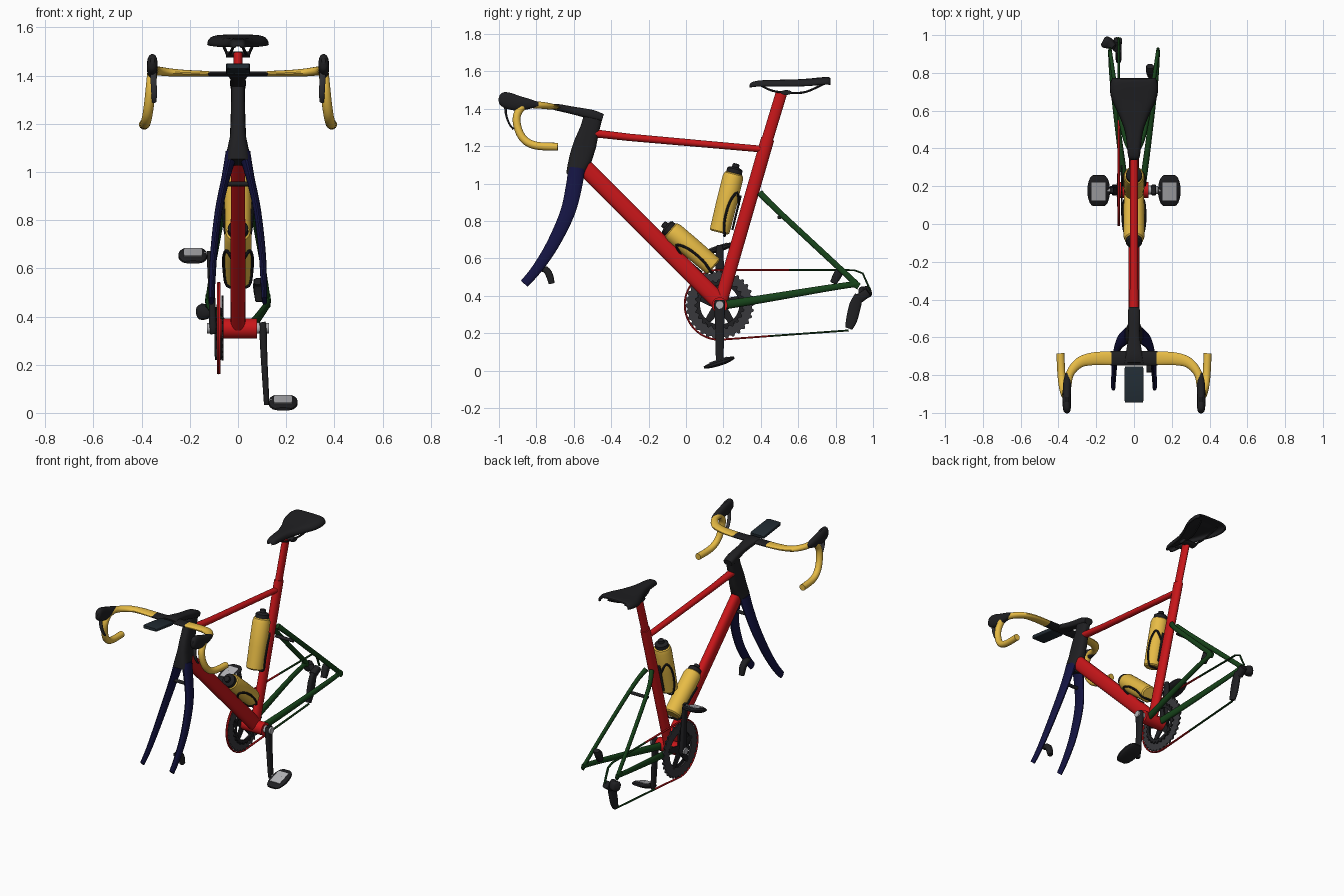
import bpy, bmesh, math
from mathutils import Vector

def material(name, *c):
    m = bpy.data.materials.new(name)
    m.diffuse_color = (*c, 1)
    return m

RED = material("red", 0.58, 0.008, 0.01)
GREEN = material("green", 0.008, 0.055, 0.01)
BLUE = material("blue", 0.007, 0.007, 0.055)
YELLOW = material("yellow", 0.8, 0.5, 0.06)
BLACK = material("black", 0.014, 0.014, 0.016)
SLATE = material("slate", 0.015, 0.024, 0.032)
GREY = material("grey", 0.04, 0.04, 0.045)
SILVER = material("silver", 0.45, 0.45, 0.47)
X, Y = Vector((1, 0, 0)), Vector((0, 1, 0))

def finish(name, bm, mat, mirror=False):
    bmesh.ops.recalc_face_normals(bm, faces=bm.faces)
    me = bpy.data.meshes.new(name)
    bm.to_mesh(me)
    bm.free()
    me.materials.append(mat)
    ob = bpy.data.objects.new(name, me)
    bpy.context.collection.objects.link(ob)
    if mirror:
        ob.modifiers.new("mirror", 'MIRROR')
    return ob

def spline(rows, k):
    """Catmull-Rom through rows of any width."""
    if k < 2:
        return rows
    out = []
    for i in range(len(rows) - 1):
        p = [rows[max(0, min(len(rows) - 1, i + j))] for j in (-1, 0, 1, 2)]
        for s in range(k):
            t = s / k
            out.append([0.5 * (2 * b + (c - a) * t + (2 * a - 5 * b + 4 * c - d) * t * t
                               + (3 * b - a - 3 * c + d) * t ** 3) for a, b, c, d in zip(*p)])
    return out + [rows[-1]]

def sweep(name, rows, mat, k=1, n=16, ref=X, power=2, mirror=False):
    """Tube through rows (x, y, z, half width along ref, half depth)."""
    rows = spline(rows, k)
    pts = [Vector(r[:3]) for r in rows]
    bm, rings, side = bmesh.new(), [], ref.copy()
    for i, (p, r) in enumerate(zip(pts, rows)):
        t = (pts[min(i + 1, len(pts) - 1)] - pts[max(i - 1, 0)]).normalized()
        side = (side - t * side.dot(t)).normalized()
        up = t.cross(side)
        ring = []
        for j in range(n):
            c, s = math.cos(2 * math.pi * (j + .5) / n), math.sin(2 * math.pi * (j + .5) / n)
            c, s = (math.copysign(abs(v) ** (2 / power), v) for v in (c, s))
            ring.append(bm.verts.new(p + side * c * r[3] + up * s * r[4]))
        rings.append(ring)
    for a, b in zip(rings, rings[1:]):
        for j in range(n):
            bm.faces.new((a[j], a[(j + 1) % n], b[(j + 1) % n], b[j]))
    bm.faces.new(rings[0])
    bm.faces.new(rings[-1])
    return finish(name, bm, mat, mirror)

def toothed_ring(name, x, cy, cz, r_out, r_in, teeth, thick, mat):
    bm, n = bmesh.new(), teeth * 4
    loops = []
    for dx, outer in ((-thick, 1), (thick, 1), (thick, 0), (-thick, 0)):
        loop = []
        for i in range(n):
            r = (r_out if i % 4 < 2 else r_out - 0.012) if outer else r_in
            a = 2 * math.pi * i / n
            loop.append(bm.verts.new((x + dx, cy + r * math.cos(a), cz + r * math.sin(a))))
        loops.append(loop)
    for q in range(4):
        a, b = loops[q], loops[(q + 1) % 4]
        for i in range(n):
            bm.faces.new((a[i], a[(i + 1) % n], b[(i + 1) % n], b[i]))
    return finish(name, bm, mat)

# Frame tubes
sweep("seat_tube", [(0, .18, .35, .027, .036), (0, .437, 1.24, .026, .036)], RED, n=20)
sweep("seat_post", [(0, .43, 1.22, .019, .031), (0, .512, 1.49, .019, .031)], RED, n=20)
sweep("top_tube", [(0, -.50, 1.27, .026, .022), (0, -.3, 1.247, .022, .02), (0, .42, 1.183, .02, .018)], RED)
sweep("down_tube", [(0, -.545, 1.09, .03, .046), (0, .18, .365, .031, .046)], RED, n=20, power=2.4)
sweep("bottom_bracket", [(-.078, .18, .35, .042, .042), (.078, .18, .35, .042, .042)], RED, n=24, ref=Y)
sweep("head_tube", [(0, -.598, 1.04, .052, .045), (0, -.585, 1.08, .047, .052), (0, -.562, 1.14, .034, .062),
                    (0, -.54, 1.21, .031, .062), (0, -.515, 1.29, .029, .052), (0, -.492, 1.372, .028, .05)],
      BLACK, n=20, power=3)
sweep("chain_stay", [(.045, .2, .35, .018, .024), (.075, .42, .385, .016, .022), (.115, .75, .44, .013, .018),
                     (.127, .92, .465, .011, .016)], GREEN, k=4, mirror=True)
sweep("seat_stay", [(.02, .395, .95, .015, .018), (.055, .48, .865, .012, .016), (.095, .7, .66, .011, .016),
                    (.126, .91, .465, .01, .016)], GREEN, k=4, mirror=True)
sweep("rear_dropout", [(.127, .875, .48, .009, .022), (.127, .925, .45, .009, .018)], GREEN, mirror=True)
sweep("stay_bridge", [(-.065, .5, .82, .012, .01), (.065, .5, .82, .012, .01)], BLACK, ref=Y)

# Fork
sweep("fork_blade", [(.026, -.585, 1.08, .026, .045), (.05, -.60, .98, .018, .044), (.08, -.635, .84, .016, .04),
                     (.1, -.715, .67, .015, .034), (.107, -.80, .54, .013, .028), (.11, -.865, .465, .011, .024)],
      BLUE, k=4, mirror=True)
sweep("fork_bridge", [(-.06, -.61, .95, .014, .01), (.06, -.61, .95, .014, .01)], BLACK, ref=Y)

# Brake calipers
sweep("front_caliper", [(.085, -.785, .545, .018, .013), (.085, -.75, .54, .02, .018),
                        (.087, -.73, .51, .02, .019), (.087, -.718, .465, .016, .016)], BLACK, k=3, power=3)
sweep("rear_caliper", [(.085, .835, .55, .02, .014), (.085, .815, .52, .022, .024),
                       (.09, .787, .468, .018, .018)], BLACK, k=3, power=3)

# Stem, handlebar, hoods, levers and head unit
sweep("stem", [(0, -.445, 1.352, .03, .02), (0, -.50, 1.368, .033, .026), (0, -.60, 1.39, .031, .021),
               (0, -.69, 1.408, .045, .018), (0, -.735, 1.412, .05, .01)], BLACK, k=3, power=3)
sweep("handlebar_centre", [(-.125, -.71, 1.407, .039, .011), (.125, -.71, 1.407, .039, .011)], BLACK, ref=Y)
sweep("handlebar_drop", [(.12, -.71, 1.407, .037, .012), (.22, -.714, 1.41, .034, .014), (.29, -.735, 1.414, .028, .017),
                         (.338, -.79, 1.42, .022, .019), (.353, -.86, 1.42, .021, .021), (.36, -.902, 1.37, .021, .021),
                         (.367, -.9, 1.30, .021, .021), (.376, -.865, 1.235, .021, .021),
                         (.384, -.80, 1.203, .021, .021), (.39, -.685, 1.197, .021, .021)],
      YELLOW, k=6, ref=Y, mirror=True)
sweep("brake_hood", [(.352, -.79, 1.424, .012, .012), (.354, -.84, 1.426, .021, .028), (.356, -.90, 1.43, .022, .041),
                     (.356, -.955, 1.445, .022, .044), (.355, -.985, 1.458, .019, .034),
                     (.355, -.999, 1.463, .008, .014)], BLACK, k=4, power=2.3, mirror=True)
sweep("brake_lever", [(.352, -.965, 1.42, .013, .008), (.35, -.962, 1.37, .013, .006), (.348, -.945, 1.32, .012, .005),
                      (.348, -.922, 1.29, .009, .005)], GREY, k=4, n=10, mirror=True)
sweep("head_unit", [(0, -.755, 1.416, .046, .009), (0, -.765, 1.417, .05, .013), (0, -.935, 1.438, .05, .013),
                    (0, -.945, 1.439, .046, .009)], SLATE, n=24, power=7)

# Saddle shell, rails and clamp
bm, grid = bmesh.new(), []
shape = spline([(.345, .012, 1.522, .008), (.355, .024, 1.537, .02), (.40, .03, 1.546, .027), (.49, .042, 1.549, .03),
                (.58, .075, 1.551, .032), (.66, .112, 1.556, .033), (.72, .122, 1.562, .034),
                (.76, .115, 1.564, .034), (.768, .105, 1.558, .03)], 3)
for y, w, top, drop in shape:
    us = [-1 + i / 8 for i in range(17)]
    grid.append([bm.verts.new((w * math.sin(u * math.pi / 2), y, top - drop * abs(u) ** 4)) for u in us])
for a, b in zip(grid, grid[1:]):
    for i in range(16):
        bm.faces.new((a[i], a[i + 1], b[i + 1], b[i]))
saddle = finish("saddle", bm, BLACK)
saddle.modifiers.new("thickness", 'SOLIDIFY').thickness = 0.012
saddle.modifiers["thickness"].offset = 0
sweep("saddle_rail", [(.015, .39, 1.53, .006, .006), (.03, .46, 1.497, .006, .006), (.038, .55, 1.486, .006, .006),
                      (.045, .64, 1.49, .006, .006), (.065, .74, 1.535, .006, .006)], BLACK, k=4, n=8, mirror=True)
sweep("saddle_clamp", [(-.05, .535, 1.487, .03, .013), (.05, .535, 1.487, .03, .013)], BLACK, ref=Y)

# Chainrings, spider and chain
CY, CZ = .18, .352
toothed_ring("outer_chainring", -.08, CY, CZ, .185, .115, 32, .005, GREY)
toothed_ring("inner_chainring", -.064, CY, CZ, .135, .105, 24, .004, BLACK)
for i in range(5):
    a = 2 * math.pi * i / 5 + .3
    c, s = math.cos(a), math.sin(a)
    sweep(f"spider_arm_{i + 1}", [(-.085, CY, CZ, .008, .03), (-.08, CY + .13 * c, CZ + .13 * s, .007, .014)],
          BLACK, n=8, power=4)
arc = [(-.08, CY - .187 * math.sin(math.pi * i / 24), CZ + .187 * math.cos(math.pi * i / 24), .008, .005)
       for i in range(25)]
sweep("chain_front", [(-.08, .55, .538, .008, .005)] + arc + [(-.08, .45, .185, .008, .005)], RED, n=6)
sweep("chain_rear_upper", [(-.08, .55, .538, .008, .005), (-.08, .90, .537, .008, .005), (-.08, .945, .52, .008, .005),
                           (-.08, .965, .475, .008, .005), (-.082, .985, .43, .008, .005)], GREEN, n=6)
sweep("chain_rear_lower", [(-.08, .45, .185, .008, .005), (-.08, .87, .215, .008, .005)], GREEN, n=6)

# Rear derailleur
sweep("derailleur_body", [(-.105, .935, .43, .016, .02), (-.13, .955, .42, .028, .03), (-.155, .965, .42, .03, .032),
                          (-.165, .97, .42, .02, .02)], BLACK, k=3, ref=Y, power=3)
sweep("derailleur_link", [(-.085, .975, .42, .022, .024), (-.09, .925, .385, .022, .026)], BLACK, power=3)
sweep("derailleur_cage", [(-.082, .925, .405, .016, .022), (-.082, .905, .35, .016, .032), (-.082, .885, .27, .016, .03),
                          (-.082, .87, .225, .014, .02)], BLACK, k=3, power=3)

# Cranks and pedals
for side, sx, dz in (("left", 1, -1), ("right", -1, 1)):
    pz = CZ + dz * .305
    sweep(side + "_axle", [(sx * .07, CY, CZ, .024, .024), (sx * .128, CY, CZ, .022, .022)], SILVER, ref=Y)
    sweep(side + "_crank", [(sx * .102, CY, CZ - dz * .025, .012, .022), (sx * .104, CY, CZ, .016, .03),
                            (sx * .108, CY, CZ + dz * .12, .014, .024), (sx * .117, CY, CZ + dz * .28, .012, .021),
                            (sx * .118, CY, pz + dz * .015, .01, .015)], BLACK, k=3, power=3)
    sweep(side + "_pedal_spindle", [(sx * .11, CY, pz, .011, .011), (sx * .2, CY, pz, .011, .011)], SILVER, ref=Y)
    cx, t = sx * .187, .33
    sweep(side + "_pedal", [(cx, CY - .002 + d, pz - .004 + d * t, w, h) for d, w, h in
                            ((-.082, .032, .006), (-.065, .048, .011), (-.02, .06, .017), (.03, .058, .017),
                             (.065, .046, .011), (.08, .03, .006))], BLACK, k=2, power=3)
    sweep(side + "_pedal_plate", [(cx, CY + d, pz + .011 + d * t, .038, .004) for d in (-.055, .04)],
          SILVER, n=8, power=6)

# Bottles and cages: base point, axis direction, body length
for name, base, axis, length in (("seat_tube", (0, .178, .738), (0, .24, .97), .33),
                                 ("down_tube", (0, .15, .553), (0, -.76, .65), .31)):
    b, d = Vector(base), Vector(axis).normalized()
    back = Vector((0, d.z, -d.y)) if name == "seat_tube" else Vector((0, -d.z, d.y))
    body = [(0, .046), (.008, .054), (.15, .056), (length - .03, .056), (length - .008, .05), (length, .04)]
    cap = [(length - .004, .043), (length + .02, .042), (length + .026, .034), (length + .03, .02),
           (length + .047, .018), (length + .05, .012)]
    for part, prof, mat in (("_bottle", body, YELLOW), ("_bottle_cap", cap, BLACK)):
        sweep(name + part, [(*(b + d * h), r, r) for h, r in prof], mat, n=24)
    path = [(0, -.008, .03), (.045, -.004, .03), (.058, .07, .012), (.059, .17, .015), (.045, .23, .042), (.01, .17, .066)]
    sweep(name + "_cage", [(*(b + X * x + d * h + back * q), .006, .007) for x, h, q in path],
          BLACK, k=4, n=8, ref=d, mirror=True)
    sweep(name + "_cage_mount", [(*(b + d * h + back * .064), .014, .006) for h in (.03, .22)], BLACK, n=8)

# Smooth shading with sharp edges kept
for ob in bpy.context.scene.objects:
    ob.select_set(True)
    bpy.context.view_layer.objects.active = ob
bpy.ops.object.shade_smooth_by_angle(angle=math.radians(35))
